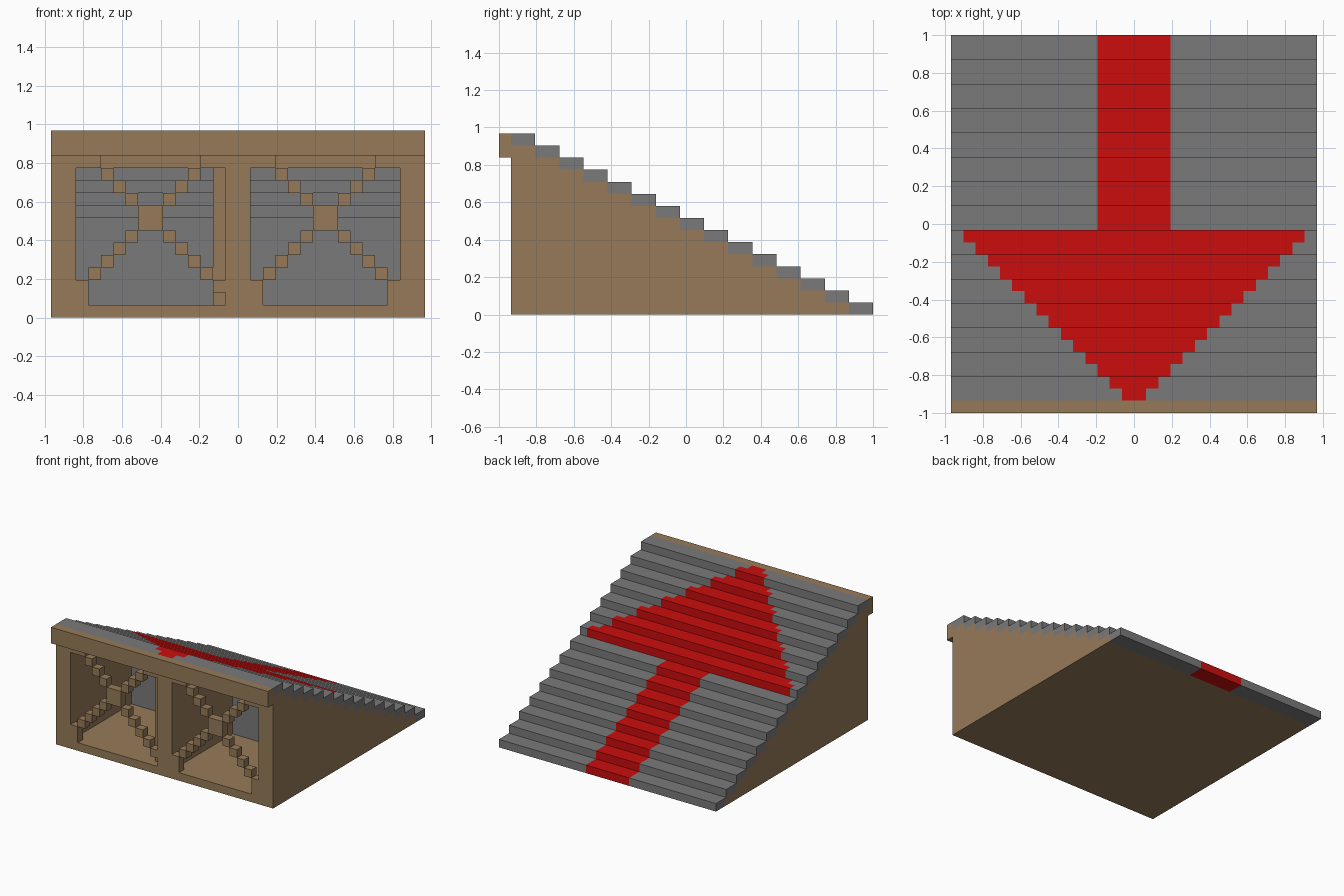
import bpy, bmesh

if "Cube" in bpy.data.objects:
    bpy.data.objects.remove(bpy.data.objects["Cube"])

U = 2 / 31  # one block


def material(name, rgb):
    m = bpy.data.materials.new(name)
    m.diffuse_color = (*rgb, 1)
    m.use_nodes = True
    m.node_tree.nodes["Principled BSDF"].inputs["Base Color"].default_value = m.diffuse_color
    return m


WOOD = material("wood brown", (0.305, 0.195, 0.098))
GREY = material("slate grey", (0.195, 0.195, 0.195))
RED = material("arrow red", (0.6, 0.004, 0.004))


def add_box(bm, x0, x1, y0, y1, z0, z1, index=0):
    r = bmesh.ops.create_cube(bm, size=1)
    for v in r["verts"]:
        v.co.x = (x1 if v.co.x > 0 else x0) * U
        v.co.y = (y1 if v.co.y > 0 else y0) * U - 1
        v.co.z = (z1 if v.co.z > 0 else z0) * U
    for f in {f for v in r["verts"] for f in v.link_faces}:
        f.material_index = index


def finish(name, bm, *mats):
    bmesh.ops.recalc_face_normals(bm, faces=bm.faces)
    me = bpy.data.meshes.new(name)
    bm.to_mesh(me)
    bm.free()
    for m in mats:
        me.materials.append(m)
    ob = bpy.data.objects.new(name, me)
    bpy.context.collection.objects.link(ob)
    return ob


def boxes(name, mat, items):
    bm = bmesh.new()
    for b in items:
        add_box(bm, *b)
    return finish(name, bm, mat)


def wedge(name, x0, x1, first, last, y0):
    """Stepped profile under treads first..last, extruded in x."""
    pts = [(y0, 0), (3 + 2 * last, 0)]
    for i in range(last, first - 1, -1):
        pts += [(3 + 2 * i, 14 - i), (max(1 + 2 * i, y0), 14 - i)]
    bm = bmesh.new()
    f = bm.faces.new([bm.verts.new((x0 * U, y * U - 1, z * U)) for y, z in pts])
    r = bmesh.ops.extrude_face_region(bm, geom=[f])
    for g in r["geom"]:
        if isinstance(g, bmesh.types.BMVert):
            g.co.x = x1 * U
    finish(name, bm, WOOD)


# Wooden body: side walls, solid rear, inner divider
wedge("left_wall", -15, -13, 0, 13, 1)
wedge("right_wall", 13, 15, 0, 13, 1)
wedge("rear_core", -13, 13, 7, 13, 15)
wedge("divider", -2, 1, 0, 6, 2)
boxes("floor", WOOD, [(-13, 13, 1, 15, 0, 1)])

# Front frame: overhanging lip, lintel and centre post
boxes("top_lip", WOOD, [(-15, 15, 0, 1, 13, 15)])
boxes("lintel", WOOD, [(-13, 13, 2, 3, 12, 14), (-13, 13, 1, 2, 13, 14),
                       (-13, -11, 1, 2, 12, 13), (-3, 3, 1, 2, 12, 13),
                       (11, 13, 1, 2, 12, 13)])
boxes("centre_post", WOOD, [(-1, 1, 1, 2, 1, 12)])

# Diagonal cross braces in both bays
for side, cx in (("left", -7), ("right", 7)):
    b = [(cx - 1, cx + 1, 1, 2, 7, 9)]
    for s in (-1, 1):
        for k in range(1, 6):
            x0, x1 = sorted((cx + s * k, cx + s * (k + 1)))
            if k < 4:
                b.append((x0, x1, 1, 2, 8 + k, 9 + k))
            low = 7 - k
            if k == 5:
                low = 2 if (side == "left" and s == 1) else 1
            b.append((x0, x1, 1, 2, low, 8 - k))
    boxes(side + "_cross_brace", WOOD, b)

# Grey lining inside the bays
boxes("bay_lining", GREY,
      [(-13, 13, 1 + 2 * i, 3 + 2 * i, 13 - i, 14 - i) for i in range(1, 6)]
      + [(-13, 13, 13, 15, 1, 8)])

# Stepped treads with the red arrow running through them
bm = bmesh.new()
for i in range(15):
    z = 14 - i
    for y in (1 + 2 * i, 2 + 2 * i):
        w = y if y < 15 else 3
        add_box(bm, -15, -w, y, y + 1, z, z + 1, 0)
        add_box(bm, -w, w, y, y + 1, z, z + 1, 1)
        add_box(bm, w, 15, y, y + 1, z, z + 1, 0)
finish("treads", bm, GREY, RED)
